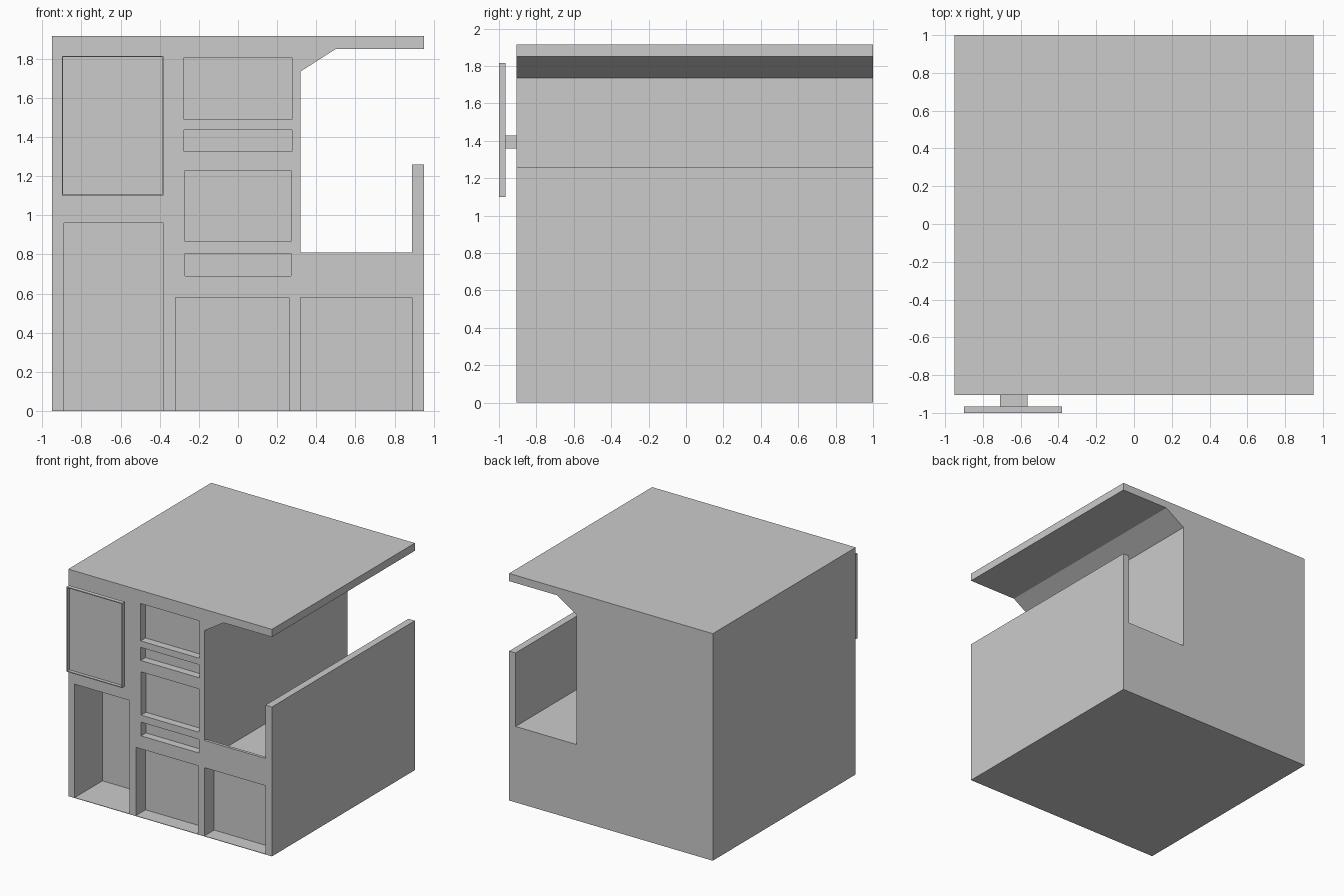
import bpy, bmesh

if "Cube" in bpy.data.objects:
    bpy.data.objects.remove(bpy.data.objects["Cube"])

FRONT, BACK = -0.905, 1.0


def add_box(bm, x0, x1, y0, y1, z0, z1):
    verts = bmesh.ops.create_cube(bm, size=1)["verts"]
    for v in verts:
        v.co.x = x1 if v.co.x > 0 else x0
        v.co.y = y1 if v.co.y > 0 else y0
        v.co.z = z1 if v.co.z > 0 else z0


def finish(name, bm):
    bmesh.ops.recalc_face_normals(bm, faces=bm.faces)
    mesh = bpy.data.meshes.new(name)
    bm.to_mesh(mesh)
    bm.free()
    obj = bpy.data.objects.new(name, mesh)
    bpy.context.collection.objects.link(obj)
    return obj


def boxes(name, *dims):
    bm = bmesh.new()
    for d in dims:
        add_box(bm, *d)
    return finish(name, bm)


def carve(obj, *dims):
    """Subtract boxes from an object."""
    cutter = boxes(obj.name + "_cutter", *dims)
    cutter.hide_render = True
    mod = obj.modifiers.new("recesses", "BOOLEAN")
    mod.operation, mod.solver, mod.object = "DIFFERENCE", "EXACT", cutter
    bpy.context.view_layer.objects.active = obj
    bpy.ops.object.modifier_apply(modifier=mod.name)
    bpy.data.objects.remove(cutter)


# Building: front profile with the open terrace, extruded to the back
profile = [(-0.95, 0), (0.95, 0), (0.95, 1.26), (0.89, 1.26), (0.89, 0.64),
           (0.32, 0.64), (0.32, 1.735), (0.50, 1.85), (0.95, 1.85),
           (0.95, 1.915), (-0.95, 1.915)]
bm = bmesh.new()
face = bm.faces.new([bm.verts.new((x, FRONT, z)) for x, z in profile])
side = bmesh.ops.extrude_face_region(bm, geom=[face])["geom"]
bmesh.ops.translate(bm, vec=(0, BACK - FRONT, 0),
                    verts=[g for g in side if isinstance(g, bmesh.types.BMVert)])
building = finish("building", bm)

# Doorways and windows: x0, x1, z0, z1, depth
openings = [(-0.89, -0.38, 0.004, 0.96, 0.37),
            (-0.32, 0.26, 0.004, 0.58, 0.13),
            (0.32, 0.89, 0.004, 0.58, 0.13),
            (-0.275, 0.275, 1.49, 1.805, 0.065),
            (-0.275, 0.275, 1.325, 1.435, 0.065),
            (-0.27, 0.27, 0.865, 1.23, 0.065),
            (-0.27, 0.27, 0.69, 0.805, 0.065)]
carve(building, *[(x0, x1, FRONT - 0.1, FRONT + d, z0, z1)
                  for x0, x1, z0, z1, d in openings])

# Low wall at the front of the terrace
boxes("terrace_front_wall", (0.32, 0.89, FRONT, FRONT + 0.025, 0.64, 0.81))

# Sign board: shallow tray with a thin rim, held by a bracket
sign = boxes("sign_board", (-0.90, -0.38, -1.0, -0.965, 1.10, 1.815))
carve(sign, (-0.893, -0.387, -1.1, -0.972, 1.107, 1.808))
boxes("sign_bracket", (-0.71, -0.565, -0.965, FRONT, 1.36, 1.43))
